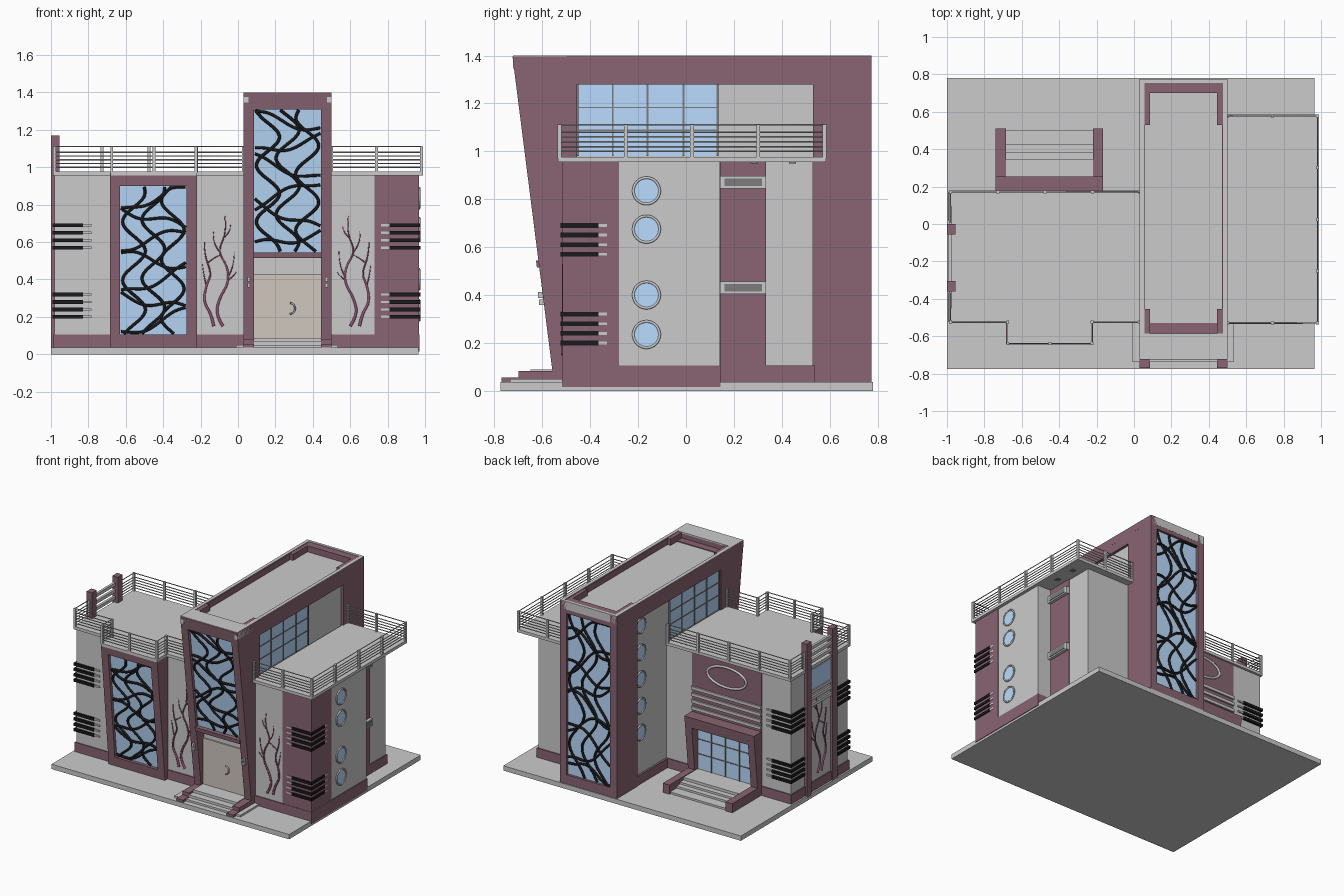
import bpy, bmesh, math, random
from mathutils import Vector

if "Cube" in bpy.data.objects:
    bpy.data.objects.remove(bpy.data.objects["Cube"])
random.seed(4)

def mat(name, r, g, b):
    m = bpy.data.materials.new(name)
    m.diffuse_color = (r, g, b, 1)
    m.use_nodes = True
    m.node_tree.nodes["Principled BSDF"].inputs["Base Color"].default_value = m.diffuse_color
    return m

MAROON = mat("maroon", .25, .13, .17)
GLASS = mat("glass", .5, .72, 1)
BLACK = mat("black", .01, .01, .012)
VINE = mat("vine", .3, .08, .17)
TAN = mat("tan", .62, .57, .52)
DARK = mat("dark_grey", .2, .2, .2)

def prism(name, pts, axis, a, b, m=None):
    """Extrude a 2D profile along an axis from a to b."""
    put = {'x': lambda p, t: (t, p[0], p[1]), 'y': lambda p, t: (p[0], t, p[1]),
           'z': lambda p, t: (p[0], p[1], t)}[axis]
    bm = bmesh.new()
    lo = [bm.verts.new(put(p, a)) for p in pts]
    hi = [bm.verts.new(put(p, b)) for p in pts]
    bm.faces.new(lo)
    bm.faces.new(hi)
    for i in range(len(pts)):
        j = (i + 1) % len(pts)
        bm.faces.new((lo[i], lo[j], hi[j], hi[i]))
    bmesh.ops.recalc_face_normals(bm, faces=bm.faces)
    me = bpy.data.meshes.new(name)
    bm.to_mesh(me)
    bm.free()
    ob = bpy.data.objects.new(name, me)
    bpy.context.collection.objects.link(ob)
    if m:
        me.materials.append(m)
    return ob

def box(name, x0, x1, y0, y1, z0, z1, m=None):
    return prism(name, [(x0, y0), (x1, y0), (x1, y1), (x0, y1)], 'z', z0, z1, m)

def tubes(name, lines, depth, m=None, kind='POLY', taper=0, cyclic=False):
    cu = bpy.data.curves.new(name, 'CURVE')
    cu.dimensions, cu.bevel_depth, cu.bevel_resolution, cu.resolution_u = '3D', depth, 1, 4
    cu.use_fill_caps = True
    for pts in lines:
        s = cu.splines.new(kind)
        s.points.add(len(pts) - 1)
        for i, p in enumerate(pts):
            s.points[i].co = (*p, 1)
            s.points[i].radius = 1 - taper * i / len(pts)
        s.use_cyclic_u = cyclic
        if kind == 'NURBS':
            s.order_u, s.use_endpoint_u = 3, True
    if m:
        cu.materials.append(m)
    ob = bpy.data.objects.new(name, cu)
    bpy.context.collection.objects.link(ob)

def porthole(name, x, y, z, s):
    """Round window on an x-facing wall, looking towards s."""
    ring = [(.055 * math.cos(k * math.tau / 32), .055 * math.sin(k * math.tau / 32)) for k in range(32)]
    prism(name, [(y + a, z + b) for a, b in ring], 'x', x - s * .01, x + s * .004, GLASS)
    tubes(name + "_frame", [[(x + s * .004, y + a, z + b) for a, b in ring]], .006, cyclic=True)

def lattice(name, x0, x1, z0, z1, yf):
    """Winding black grille in front of a tall window."""
    lines, n = [], max(5, round((z1 - z0) / .12))
    def pt(u, v):
        u, v = min(max(u, 0), 1), min(max(v, 0), 1)
        z = z0 + v * (z1 - z0)
        return (x0 + u * (x1 - x0), yf(z), z)
    for k in range(3):
        ph = random.uniform(0, 6)
        lines.append([pt(.2 + .3 * k + .19 * math.sin(ph + 5 * math.pi * i / 20), i / 20) for i in range(21)])
    for k in range(n):
        ph, sl = random.uniform(0, 6), random.uniform(.05, .13) * (-1) ** k
        lines.append([pt(i / 8, (k + .5) / n + sl * (i / 8 - .5) * 1.6 + .035 * math.sin(ph + i * .75)) for i in range(9)])
    tubes(name, lines, .0085, BLACK, 'NURBS')

def tree(name, f):
    """Climbing plant relief; f maps (across, up) to a wall point."""
    lines = [[(-.02, .15), (-.03, .21), (-.075, .28), (-.06, .37), (-.03, .43), (-.07, .53), (-.07, .6)],
             [(.03, .15), (-.01, .21), (.01, .3), (.06, .38), (.055, .47), (.0, .55), (.05, .65), (.04, .74)],
             [(-.06, .37), (-.075, .43), (-.08, .48)], [(.06, .42), (.09, .47), (.09, .55)],
             [(.01, .55), (-.03, .6), (-.02, .66)], [(-.05, .49), (.0, .53), (.02, .53)],
             [(.03, .62), (.07, .65), (.07, .69)], [(.06, .4), (.09, .42), (.1, .44)]]
    for i, l in enumerate(lines):
        tubes(name, [[f(*p) for p in l]], .009 if i < 2 else .004, VINE, 'NURBS', .8)

def railing(name, path):
    rails = [[(x, y, z) for x, y in path] for z in (1.0, 1.02, 1.04, 1.06, 1.08, 1.11)]
    tubes(name + "_rails", rails, .0035)
    for a, b in zip(path, path[1:]):
        a, b = Vector(a), Vector(b)
        n = max(1, round((b - a).length / .27))
        for i in range(n + 1):
            p = a.lerp(b, i / n)
            box(name + "_post", p.x - .008, p.x + .008, p.y - .008, p.y + .008, .97, 1.112)

# Ground plate, wings and roof terraces
box("ground_plate", -1, .965, -.775, .78, 0, .036)
box("left_wing", -.98, .06, -.51, .16, .01, .957)
box("right_wing", .47, .965, -.51, .14, .015, .957)
box("right_wing_rear", .47, .85, .13, .53, .015, .957)
prism("left_roof", [(.04, -.53), (-.22, -.53), (-.22, -.645), (-.68, -.645), (-.68, -.53),
                    (-.99, -.53), (-.99, .178), (.04, .178)], 'z', .955, .977)
box("right_roof", .49, .988, -.535, .585, .955, .977)
for y in (.27, .43):
    box("roof_downlight", .9, .93, y, y + .03, .95, .956, DARK)

# Maroon plinths and wall panels
box("left_plinth", -.988, .04, -.518, .168, .036, .105, MAROON)
box("right_plinth", .49, .97, -.518, .145, .016, .105, MAROON)
box("right_rear_plinth", .49, .858, .14, .538, .016, .105, MAROON)
box("corner_front_panel", .73, .969, -.515, -.28, .1, .955, MAROON)
box("recess_panel", .84, .858, .143, .335, .1, .955, MAROON)
for z in (.405, .845):
    box("vent_frame", .85, .88, .143, .335, z, z + .052)
    box("vent_grille", .87, .884, .16, .318, z + .01, z + .042, DARK)
for z in (.235, .4, .675, .835):
    porthole("side_porthole", .965, -.165, z, 1)

# Tower
def yf(z): return -.56 - .127 * (z - .1)
def slope(z0, z1, back, inset=0):
    return [(yf(z0) + inset, z0), (yf(z1) + inset, z1), (back, z1), (back, z0)]
prism("tower_core", [(-.525, .02), (-.525, .515), (yf(.515) + .03, .515), (yf(1.35) + .03, 1.35),
                     (.75, 1.35), (.75, .02)], 'x', .05, .48)
for s in (-1, 1):
    def X(d): return .265 + s * d
    prism("tower_front_leg", slope(.036, 1.396, -.455), 'x', X(.235), X(.18), MAROON)
    box("tower_back_leg", X(.235), X(.18), .53, .775, .016, 1.396, MAROON)
    box("tower_side_beam", X(.235), X(.21), -.46, .54, 1.28, 1.396, MAROON)
    box("tower_cap_side", X(.235), X(.21), -.722, .775, 1.345, 1.4).scale.x = 1
    box("tower_side_skin", X(.2352), X(.205), -.5, .775, 1.345, 1.397, MAROON)
    box("tower_window", X(.2), X(.221), -.455, .135, .98, 1.28, GLASS)
    for y in (-.455, -.31, -.165, -.015, .128):
        box("window_mullion", X(.2), X(.226), y, y + .008, .98, 1.28, DARK)
    for z in (1.085, 1.18):
        box("window_rail", X(.2), X(.225), -.455, .135, z, z + .006, DARK)
    for z in (.37, .4):
        box("door_lamp", X(.2), X(.215), yf(z) - .02, yf(z) + .01, z - .012, z + .012)
prism("tower_front_beam", slope(1.31, 1.396, -.585), 'x', .08, .45, MAROON)
prism("tower_sill", slope(.515, .545, -.5, -.01), 'x', .08, .45, MAROON)
box("tower_cap_front", .031, .499, -.722, -.585, 1.39, 1.4)
box("tower_cap_back", .031, .499, .755, .775, 1.34, 1.4)
box("roof_strip", .085, .445, -.585, -.53, 1.34, 1.356, MAROON)
prism("tower_front_glass", slope(.545, 1.31, -.5, .024), 'x', .085, .445, GLASS)
lattice("tower_front_grille", .09, .44, .55, 1.305, lambda z: yf(z) + .018)
box("tower_back_beam", .08, .45, .7, .774, 1.31, 1.396, MAROON)
box("tower_back_plinth", .08, .45, .7, .774, .016, .105, MAROON)
box("tower_back_glass", .085, .445, .74, .756, .105, 1.31, GLASS)
lattice("tower_back_grille", .09, .44, .11, 1.305, lambda z: .762)
box("tower_left_plinth", .035, .06, .16, .54, .036, .105, MAROON)
for z in (.41, .61, .81, 1.01, 1.21):
    porthole("tower_porthole", .05, .468, z, -1)

# Entrance door and steps
box("entrance_door", .085, .445, -.535, -.52, .085, .43, TAN)
tubes("door_handle", [[(.275 + .03 * math.cos(a / 4), -.542, .245 + .03 * math.sin(a / 4)) for a in range(-6, 7)]], .005)
box("step_low", -.01, .535, -.735, -.5, .03, .05)
box("step_middle", .085, .445, -.7, -.5, .03, .068)
box("step_high", .085, .445, -.65, -.5, .03, .088)
for x in (.03, .445):
    box("step_side_low", x, x + .055, -.77, -.7, .03, .055, MAROON)
    box("step_side", x, x + .055, -.7, -.5, .03, .082, MAROON)

# Front bay with grille
def yb(z): return -.555 - .1 * (z - .1)
def bay(z0, z1, back, inset=0):
    return [(yb(z0) + inset, z0), (yb(z1) + inset, z1), (back, z1), (back, z0)]
for x in (-.685, -.275):
    prism("bay_leg", bay(.036, .972, -.5), 'x', x, x + .055, MAROON)
prism("bay_head", bay(.9, .972, -.5), 'x', -.64, -.27, MAROON)
prism("bay_base", bay(.036, .105, -.5), 'x', -.64, -.27, MAROON)
prism("bay_glass", bay(.1, .905, -.5, .024), 'x', -.635, -.27, GLASS)
lattice("bay_grille", -.625, -.28, .11, .895, lambda z: yb(z) + .018)

# Plant reliefs
tree("front_plant_left", lambda a, h: (-.11 + a, -.512, h))
tree("front_plant_right", lambda a, h: (.63 - a, -.512, h))
tree("side_plant", lambda a, h: (-.982, -.18 + a, h))

# Black corner louvres on three corners
for cx, cy, dx, dy in ((-.993, -.525, 1, 1), (.975, -.525, -1, 1), (-.993, .175, 1, -1)):
    for z in (.2, .24, .28, .32, .57, .61, .65, .69):
        box("corner_louvre", cx, cx + dx * .165, cy, cy + dy * .02, z - .01, z + .01, BLACK)
        box("corner_louvre", cx, cx + dx * .018, cy, cy + dy * .16, z - .01, z + .01, BLACK)
        box("louvre_tip", cx + dx * .16, cx + dx * .21, cy + dy * .006, cy + dy * .02, z - .006, z + .006)
        box("louvre_tip", cx + dx * .004, cx + dx * .018, cy + dy * .15, cy + dy * .195, z - .006, z + .006)

# Left side pillars, window and slats
for y in (-.36, -.055):
    box("side_pillar", -1, -.955, y, y + .055, .02, 1.17, MAROON)
box("side_window", -.986, -.97, -.305, -.055, .77, .945, GLASS)
for z in (.67, .72, .77, 1.0, 1.05, 1.1):
    box("side_slat", -.992, -.975, -.31, -.05, z, z + .024)

# Rear portal
box("rear_panel", -.74, -.165, .15, .166, .1, .955, MAROON)
for z in (.53, .58, .63, .68):
    box("rear_slat", -.74, -.165, .16, .178, z, z + .022)
tubes("rear_oval", [[(-.455 + .16 * math.cos(k * math.tau / 40), .168, .84 + .075 * math.sin(k * math.tau / 40))
                     for k in range(40)]], .009, cyclic=True)
for x in (-.74, -.22):
    prism("portal_leg", [(.15, .036), (.205, .036), (.255, .51), (.15, .51)], 'x', x, x + .055, MAROON)
    box("portal_side_wall", x, x + .055, .16, .51, .03, .105, MAROON)
prism("portal_head", [(.15, .43), (.247, .43), (.255, .51), (.15, .51)], 'x', -.69, -.21, MAROON)
box("portal_glass", -.69, -.21, .16, .175, .1, .43, GLASS)
for x in (-.685, -.57, -.454, -.338, -.223):
    box("portal_mullion", x, x + .008, .16, .18, .1, .43, DARK)
for z in (.21, .32):
    box("portal_rail", -.69, -.21, .16, .179, z, z + .007, DARK)
for y, z in ((.345, .1), (.385, .08), (.425, .065), (.5, .05)):
    box("rear_step", -.69, -.21, .16, y, .03, z)

# Terrace railings
railing("left_front_railing", [(.03, -.525), (-.225, -.525), (-.225, -.638), (-.675, -.638),
                               (-.675, -.525), (-.98, -.525), (-.98, -.36)])
railing("left_back_railing", [(-.98, 0), (-.98, .172), (.03, .172)])
railing("right_railing", [(.5, -.528), (.98, -.528), (.98, .578), (.5, .578)])
